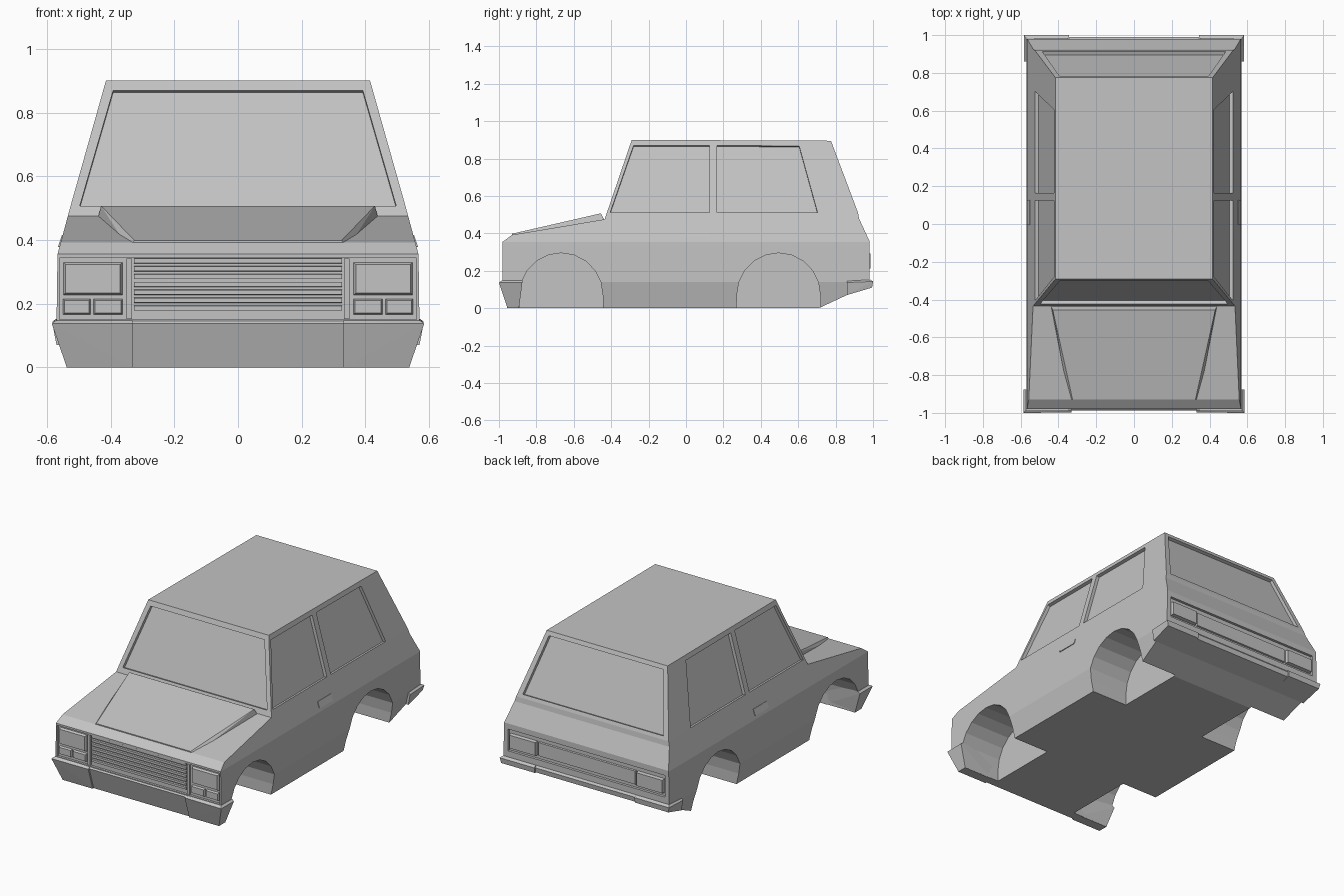
import bpy, bmesh, math
from mathutils import Vector

if "Cube" in bpy.data.objects:
    bpy.data.objects.remove(bpy.data.objects["Cube"])

paint = bpy.data.materials.new("plain_grey")
paint.use_nodes = True
GREY = (0.55, 0.55, 0.55, 1)
paint.diffuse_color = GREY
paint.node_tree.nodes["Principled BSDF"].inputs["Base Color"].default_value = GREY


def finish(name, bm):
    bmesh.ops.recalc_face_normals(bm, faces=bm.faces)
    mesh = bpy.data.meshes.new(name)
    bm.to_mesh(mesh)
    bm.free()
    mesh.materials.append(paint)
    obj = bpy.data.objects.new(name, mesh)
    bpy.context.scene.collection.objects.link(obj)
    return obj


def hull(name, points):
    bm = bmesh.new()
    for p in points:
        bm.verts.new(p)
    bmesh.ops.convex_hull(bm, input=bm.verts)
    bmesh.ops.dissolve_limit(bm, angle_limit=0.01, verts=bm.verts, edges=bm.edges)
    return finish(name, bm)


def mirrored(points):
    return [(s * x, y, z) for s in (1, -1) for x, y, z in points]


def flip(points):
    return [(-x, y, z) for x, y, z in points]


def box(name, x0, x1, y0, y1, z0, z1, inset=0):
    """Box from back y0 to face y1, the face shrunk by inset."""
    return hull(name, [(x, y, z) for y, i in ((y0, 0), (y1, inset))
                       for x in (x0 + i, x1 - i) for z in (z0 + i, z1 - i)])


def cut(obj, tool, operation="DIFFERENCE"):
    mod = obj.modifiers.new("cut", "BOOLEAN")
    mod.object, mod.operation, mod.solver = tool, operation, "EXACT"
    bpy.context.view_layer.update()
    graph = bpy.context.evaluated_depsgraph_get()
    mesh = bpy.data.meshes.new_from_object(obj.evaluated_get(graph))
    obj.modifiers.clear()
    obj.data = mesh
    bpy.data.objects.remove(tool)


def recess(obj, points, depth=0.02):
    """Sink a flat outline into the body along its normal."""
    pts = [Vector(p) for p in points]
    n = (pts[1] - pts[0]).cross(pts[2] - pts[0]).normalized()
    if n.dot(pts[0] - Vector((0, 0.2, 0.3))) < 0:
        n = -n
    cut(obj, hull("recess_cutter", [p + n * d for p in pts for d in (0.05, -depth)]))


# Body shell: side outline trimmed by the front outline
side = [(-0.89, 0), (-0.945, 0.02), (-0.98, 0.14), (-0.98, 0.355), (-0.93, 0.392),
        (-0.435, 0.475), (-0.29, 0.9), (0.775, 0.895), (0.92, 0.51), (0.925, 0.48),
        (0.98, 0.36), (0.98, 0.14), (0.86, 0.07), (0.71, 0)]
bm = bmesh.new()
face = bm.faces.new([bm.verts.new((-0.7, y, z)) for y, z in side])
ext = bmesh.ops.extrude_face_region(bm, geom=[face])
bmesh.ops.translate(bm, vec=(1.4, 0, 0),
                    verts=[v for v in ext["geom"] if isinstance(v, bmesh.types.BMVert)])
body = finish("car_body", bm)

front = [(0.535, -0.01), (0.57, 0.14), (0.567, 0.355), (0.525, 0.475),
         (0.525, 0.51), (0.412, 0.91)]
cut(body, hull("front_outline", mirrored([(x, y, z) for x, z in front for y in (-1.5, 1.5)])),
    "INTERSECT")

# Wheel wells
for yc in (-0.668, 0.495):
    arch = [(yc + 0.223 * math.cos(math.pi * k / 10), 0.07 + 0.225 * math.sin(math.pi * k / 10))
            for k in range(11)]
    arch += [(yc - 0.226, -0.1), (yc + 0.226, -0.1)]
    well = [(x, y, z) for y, z in arch for x in (0.29, 0.8)]
    cut(body, hull("well_cutter", well))
    cut(body, hull("well_cutter", flip(well)))


# Window recesses
def on_side(y, z):
    return (0.525 - (z - 0.51) * 0.2825, y, z)


def on_front(x, z):
    return (x, -0.435 + (z - 0.475) * 0.341, z)


def on_rear(x, z):
    return (x, 0.92 - (z - 0.51) * 0.3766, z)


windows = [[(-0.405, 0.512), (-0.28, 0.87), (0.125, 0.87), (0.125, 0.512)],
           [(0.165, 0.512), (0.165, 0.87), (0.605, 0.867), (0.703, 0.512)]]
for outline in windows:
    pts = [on_side(y, z) for y, z in outline]
    recess(body, pts)
    recess(body, flip(pts))
recess(body, [on_front(x, z) for x, z in ((-0.497, 0.507), (0.497, 0.507), (0.392, 0.87), (-0.392, 0.87))])
recess(body, [on_rear(x, z) for x, z in ((-0.485, 0.53), (0.485, 0.53), (0.395, 0.87), (-0.395, 0.87))])

# Nose and tail panels
recess(body, [(x, -0.98, z) for x, z in ((-0.56, 0.15), (0.56, 0.15), (0.56, 0.343), (-0.56, 0.343))], 0.014)
recess(body, [(x, 0.98, z) for x, z in ((-0.54, 0.19), (0.54, 0.19), (0.54, 0.325), (-0.54, 0.325))], 0.016)

# Raised bonnet
hull("bonnet", mirrored([(0.325, -0.93, 0.398), (0.345, -0.93, 0.375),
                         (0.43, -0.455, 0.507), (0.442, -0.43, 0.46)]))

# Grille slats
for k in range(7):
    z = 0.186 + 0.0247 * k
    box("grille_slat", -0.328, 0.328, -0.96, -0.977, z - 0.009, z + 0.009, 0.002)
for s in (1, -1):
    x = s * 0.342
    box("grille_post", x - 0.009, x + 0.009, -0.96, -0.978, 0.152, 0.341)

# Lamps and handles on both sides
for s, tag in ((1, "left"), (-1, "right")):
    def span(a, b):
        return sorted((s * a, s * b))
    box(tag + "_headlight", *span(0.36, 0.552), -0.96, -0.979, 0.224, 0.333, 0.01)
    box(tag + "_inner_indicator", *span(0.36, 0.456), -0.96, -0.979, 0.163, 0.217, 0.007)
    box(tag + "_outer_indicator", *span(0.461, 0.552), -0.96, -0.979, 0.163, 0.217, 0.007)
    box(tag + "_tail_light", *span(0.345, 0.53), 0.96, 0.986, 0.208, 0.297, 0.004)
    handle = [(x, y, z) for x, z in ((0.53, 0.377), (0.566, 0.377), (0.553, 0.415), (0.53, 0.415))
              for y in (-0.005, 0.127)]
    hull(tag + "_door_handle", handle if s > 0 else flip(handle))
box("number_panel", -0.335, 0.335, 0.96, 0.974, 0.208, 0.297, 0.003)

# Front bumper: set-back middle and two proud corners
hull("front_bumper_middle", mirrored([(0.35, -0.988, 0.137), (0.35, -0.978, 0.147), (0.35, -0.945, 0),
                                      (0.35, -0.89, 0), (0.35, -0.89, 0.147)]))
corner = [(0.332, -0.998, 0.137), (0.332, -0.985, 0.147), (0.332, -0.955, 0),
          (0.332, -0.895, 0), (0.332, -0.885, 0.147),
          (0.585, -1, 0.137), (0.572, -0.985, 0.147), (0.538, -0.955, 0),
          (0.538, -0.893, 0), (0.585, -0.875, 0.137), (0.572, -0.875, 0.147)]
hull("front_bumper_left", corner)
hull("front_bumper_right", flip(corner))

# Rear bumper
hull("rear_bumper_middle", mirrored([(0.36, 0.86, 0.07), (0.36, 0.86, 0.147), (0.36, 0.98, 0.152),
                                     (0.36, 0.99, 0.14), (0.36, 0.985, 0.11)]))
corner = [(0.345, 0.86, 0.07), (0.345, 0.86, 0.145), (0.345, 0.985, 0.152),
          (0.345, 1, 0.143), (0.345, 0.995, 0.11),
          (0.57, 0.86, 0.07), (0.583, 0.86, 0.137), (0.572, 0.86, 0.145),
          (0.572, 0.985, 0.152), (0.583, 1, 0.143), (0.575, 0.995, 0.11)]
hull("rear_bumper_left", corner)
hull("rear_bumper_right", flip(corner))
